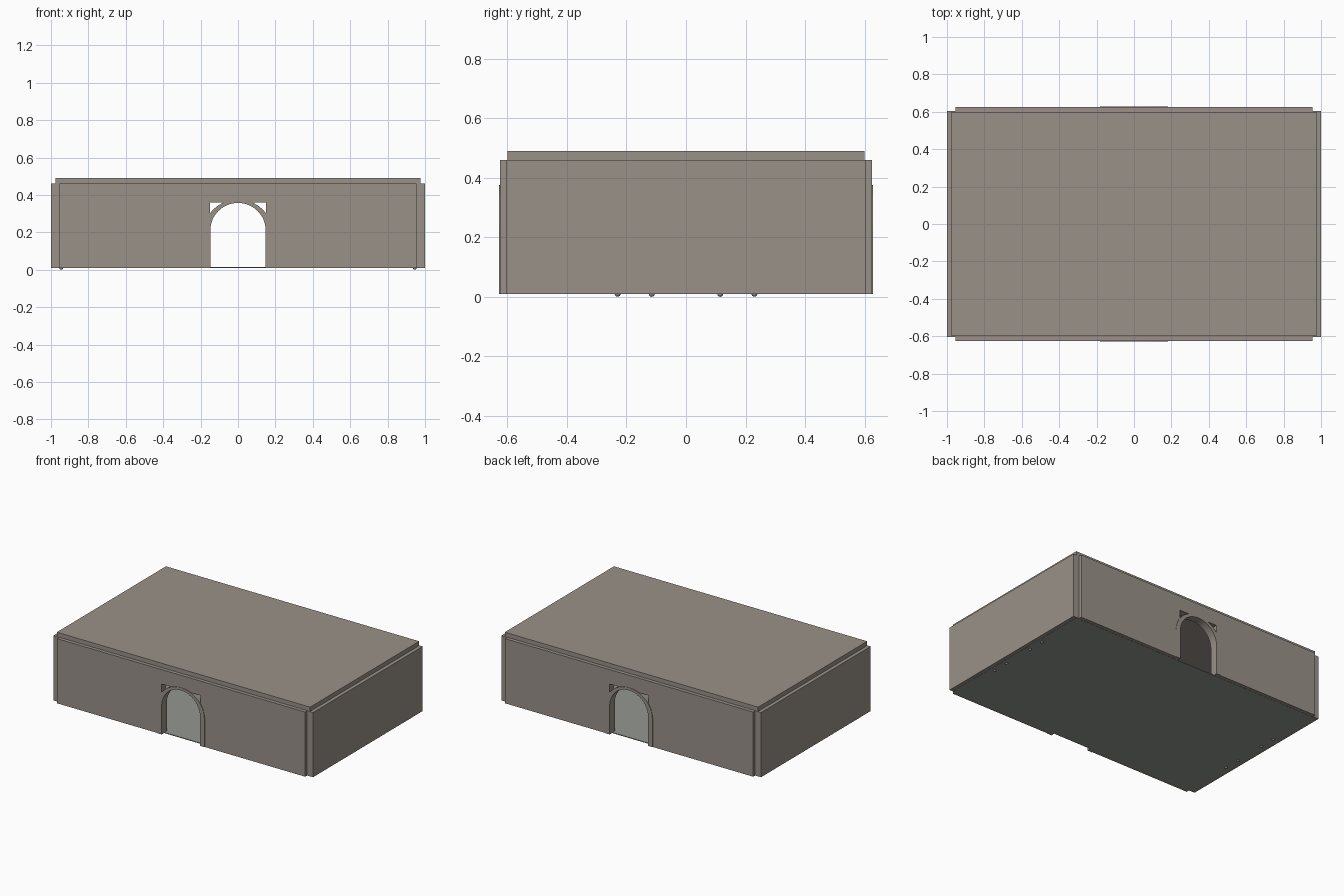
import bpy, bmesh, math

if "Cube" in bpy.data.objects:
    bpy.data.objects.remove(bpy.data.objects["Cube"])


def material(name, col):
    m = bpy.data.materials.new(name)
    m.diffuse_color = (*col, 1)
    m.use_nodes = True
    m.node_tree.nodes["Principled BSDF"].inputs["Base Color"].default_value = m.diffuse_color
    return m


STONE = material("warm_stone", (0.32, 0.285, 0.25))
FLOOR = material("floor_grey", (0.29, 0.31, 0.28))


def finish(name, bm, mat):
    bmesh.ops.recalc_face_normals(bm, faces=bm.faces)
    me = bpy.data.meshes.new(name)
    bm.to_mesh(me)
    bm.free()
    me.materials.append(mat)
    ob = bpy.data.objects.new(name, me)
    bpy.context.collection.objects.link(ob)
    return ob


def box(name, x, y, z, mat=STONE):
    bm = bmesh.new()
    bmesh.ops.create_cube(bm, size=1)
    for v in bm.verts:
        for i, (a, b) in enumerate((x, y, z)):
            v.co[i] = a if v.co[i] < 0 else b
    return finish(name, bm, mat)


def prism(name, profile, y0, y1):
    # extrude an xz outline along y
    bm = bmesh.new()
    face = bm.faces.new([bm.verts.new((x, y0, z)) for x, z in profile])
    ext = bmesh.ops.extrude_face_region(bm, geom=[face])["geom"]
    for v in ext:
        if isinstance(v, bmesh.types.BMVert):
            v.co.y = y1
    return finish(name, bm, STONE)


def half_ellipse(a, b, zc, n=32):
    return [(a * math.cos(math.pi * i / n), zc + b * math.sin(math.pi * i / n))
            for i in range(n + 1)]


# Floor and roof slabs reach the wall centre lines
box("floor_slab", (-0.975, 0.975), (-0.6, 0.6), (0.009, 0.014), FLOOR)
box("roof_slab", (-0.975, 0.975), (-0.6, 0.6), (0.459, 0.49))

# Side walls
for side, s in (("left", -1), ("right", 1)):
    x = sorted((s * 0.95, s * 1.0))
    box(side + "_wall", x, (-0.603, 0.603), (0.01, 0.46))

# Front and back walls with a square opening, arch band and door posts
for end, s in (("front", -1), ("back", 1)):
    y0, y1 = sorted((s * 0.575, s * 0.625))
    prism(end + "_wall", [(-0.955, 0.01), (-0.15, 0.01), (-0.15, 0.36), (0.15, 0.36),
                          (0.15, 0.01), (0.955, 0.01), (0.955, 0.46), (-0.955, 0.46)], y0, y1)
    d0, d1 = y0 - 0.003, y1 + 0.003
    outer = half_ellipse(0.18, 0.165, 0.21)
    inner = half_ellipse(0.148, 0.147, 0.21)
    arch = prism(end + "_arch_band", outer + inner[::-1], d0, d1)
    bpy.context.view_layer.objects.active = arch
    arch.select_set(True)
    bpy.ops.object.shade_smooth_by_angle(angle=math.radians(30))
    arch.select_set(False)
    for side, t in (("left", -1), ("right", 1)):
        box(f"{end}_{side}_door_post", sorted((t * 0.148, t * 0.183)), (d0, d1), (0.01, 0.21))

# Small foot studs under the side edges
for s in (-1, 1):
    for y in (-0.23, -0.115, 0.115, 0.23):
        bm = bmesh.new()
        bmesh.ops.create_uvsphere(bm, u_segments=12, v_segments=8, radius=0.01)
        bmesh.ops.translate(bm, verts=bm.verts, vec=(s * 0.945, y, 0.01))
        finish("foot_stud", bm, STONE)
